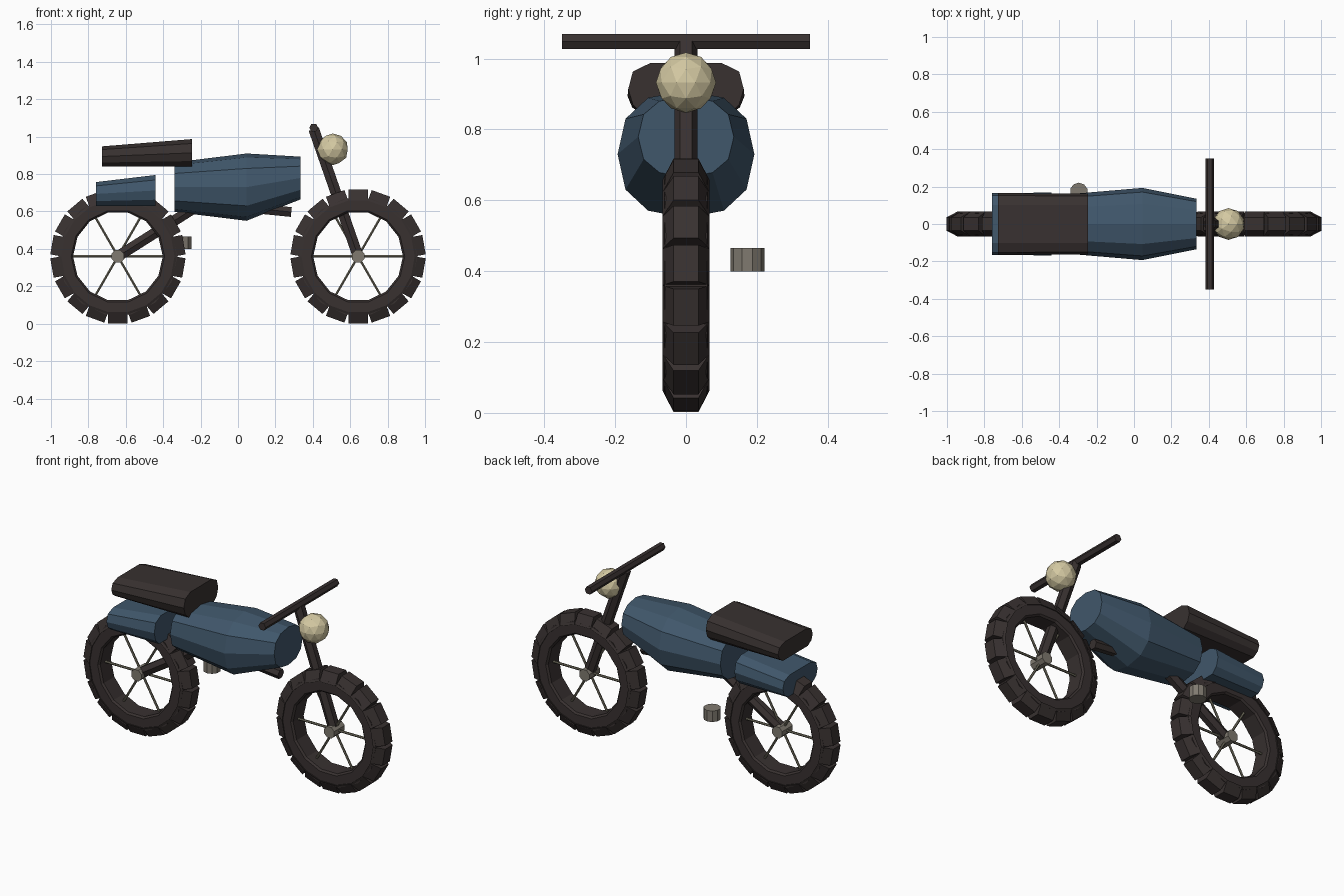
import bpy, bmesh, math
from mathutils import Vector

if "Cube" in bpy.data.objects:
    bpy.data.objects.remove(bpy.data.objects["Cube"])


def material(name, rgb):
    m = bpy.data.materials.new(name)
    lin = [((c / 255 + 0.055) / 1.055) ** 2.4 for c in rgb]
    m.diffuse_color = (*lin, 1)
    m.use_nodes = True
    m.node_tree.nodes["Principled BSDF"].inputs["Base Color"].default_value = m.diffuse_color
    return m


RUBBER = material("dark rubber", (56, 49, 48))
BLUE = material("slate blue", (64, 87, 107))
STEEL = material("grey steel", (128, 122, 112))
SPOKE = material("dull brass", (118, 114, 98))
LAMP = material("cream lamp", (212, 201, 162))


def finish(bm, name, mat):
    bmesh.ops.recalc_face_normals(bm, faces=bm.faces)
    me = bpy.data.meshes.new(name)
    bm.to_mesh(me)
    bm.free()
    me.materials.append(mat)
    ob = bpy.data.objects.new(name, me)
    bpy.context.collection.objects.link(ob)
    return ob


def add_loft(bm, rings, closed=False):
    """Skin a list of point rings; cap the ends unless the path is closed."""
    vs = [[bm.verts.new(p) for p in r] for r in rings]
    n = len(vs[0])
    for i in range(len(vs) if closed else len(vs) - 1):
        a, b = vs[i], vs[(i + 1) % len(vs)]
        for j in range(n):
            bm.faces.new((a[j], a[(j + 1) % n], b[(j + 1) % n], b[j]))
    if not closed:
        bm.faces.new(vs[0])
        bm.faces.new(vs[-1])


def add_rod(bm, p, q, r, sides=6, turn=0.0):
    """Straight rod; its first corner points along y where possible."""
    p, q = Vector(p), Vector(q)
    d = (q - p).normalized()
    u = Vector((0, 1, 0)) if abs(d.y) < 0.9 else Vector((1, 0, 0))
    v = d.cross(u)
    ring = [u * math.cos(t) * r + v * math.sin(t) * r
            for t in (turn + 2 * math.pi * i / sides for i in range(sides))]
    add_loft(bm, [[p + o for o in ring], [q + o for o in ring]])


def rod(name, mat, *args, **kw):
    bm = bmesh.new()
    add_rod(bm, *args, **kw)
    return finish(bm, name, mat)


def wheel(name, cx, cz=0.36):
    def polar(r, a, y):
        return Vector((cx + r * math.cos(a), y, cz + r * math.sin(a)))

    # tyre ring
    bm = bmesh.new()
    prof = [(0.24, -0.05), (0.25, -0.06), (0.318, -0.06),
            (0.318, 0.06), (0.25, 0.06), (0.24, 0.05)]
    add_loft(bm, [[polar(r, 2 * math.pi * i / 14, y) for r, y in prof]
                  for i in range(14)], closed=True)
    finish(bm, name + "_tyre", RUBBER)

    # tread blocks, narrower at the outside
    bm = bmesh.new()
    for i in range(18):
        a = math.radians(10 + 20 * i)
        out = Vector((math.cos(a), 0, math.sin(a)))
        side = Vector((-math.sin(a), 0, math.cos(a))) * 0.0525
        sec = [(0.298, -0.066), (0.298, 0.066), (0.358, 0.035), (0.358, -0.035)]
        c = Vector((cx, 0, cz))
        add_loft(bm, [[c + out * r + Vector((0, y, 0)) + side * s for r, y in sec]
                      for s in (-1, 1)])
    finish(bm, name + "_tread", RUBBER)

    # spokes and hub
    bm = bmesh.new()
    for i in range(6):
        add_rod(bm, (cx, 0, cz), polar(0.25, math.pi * i / 3, 0), 0.007)
    finish(bm, name + "_spokes", SPOKE)
    rod(name + "_hub", STEEL, (cx, -0.05, cz), (cx, 0.05, cz), 0.036,
        sides=8, turn=math.pi / 8)


wheel("rear_wheel", -0.642)
wheel("front_wheel", 0.642)

# fuel tank body
def oval(x, cz, ry, rz, n=12, e=0.85):
    pts = []
    for i in range(n):
        c, s = math.cos(2 * math.pi * i / n), math.sin(2 * math.pi * i / n)
        pts.append((x, ry * math.copysign(abs(c) ** e, c),
                    cz + rz * math.copysign(abs(s) ** e, s)))
    return pts


bm = bmesh.new()
add_loft(bm, [oval(-0.34, 0.73, 0.16, 0.132), oval(0.045, 0.73, 0.193, 0.18),
              oval(0.335, 0.779, 0.135, 0.114)])
finish(bm, "body_tank", BLUE)


# seat and rear fender: same rounded section, stretched between two ends
def pad(name, mat, ends):
    half = [(0.72, 0), (0.92, 0.2), (1, 0.5), (0.92, 0.84), (0.62, 1)]
    sec = half + [(-y, z) for y, z in reversed(half)]
    bm = bmesh.new()
    add_loft(bm, [[(x, y * w, z0 + z * h) for y, z in sec] for x, w, z0, h in ends])
    finish(bm, name, mat)


pad("seat", RUBBER, [(-0.728, 0.165, 0.84, 0.108), (-0.246, 0.163, 0.84, 0.147)])
pad("rear_fender", BLUE, [(-0.76, 0.165, 0.63, 0.127), (-0.44, 0.168, 0.63, 0.165)])

# frame, fork and handlebar
rod("rear_strut", RUBBER, (-0.642, 0, 0.36), (-0.2, 0, 0.64), 0.033)
rod("frame_bar", RUBBER, (-0.25, 0, 0.65), (0.285, 0, 0.597), 0.03)
rod("front_fork", RUBBER, (0.642, 0, 0.36), (0.405, 0, 1.04), 0.033)
rod("handlebar", RUBBER, (0.405, -0.35, 1.048), (0.405, 0.35, 1.048), 0.024)

# headlamp
bm = bmesh.new()
bmesh.ops.create_icosphere(bm, subdivisions=2, radius=0.085)
bmesh.ops.translate(bm, verts=bm.verts, vec=(0.506, 0, 0.932))
finish(bm, "headlamp", LAMP)

# side canister
rod("side_canister", STEEL, (-0.295, 0.173, 0.399), (-0.295, 0.173, 0.465), 0.048, sides=10)
